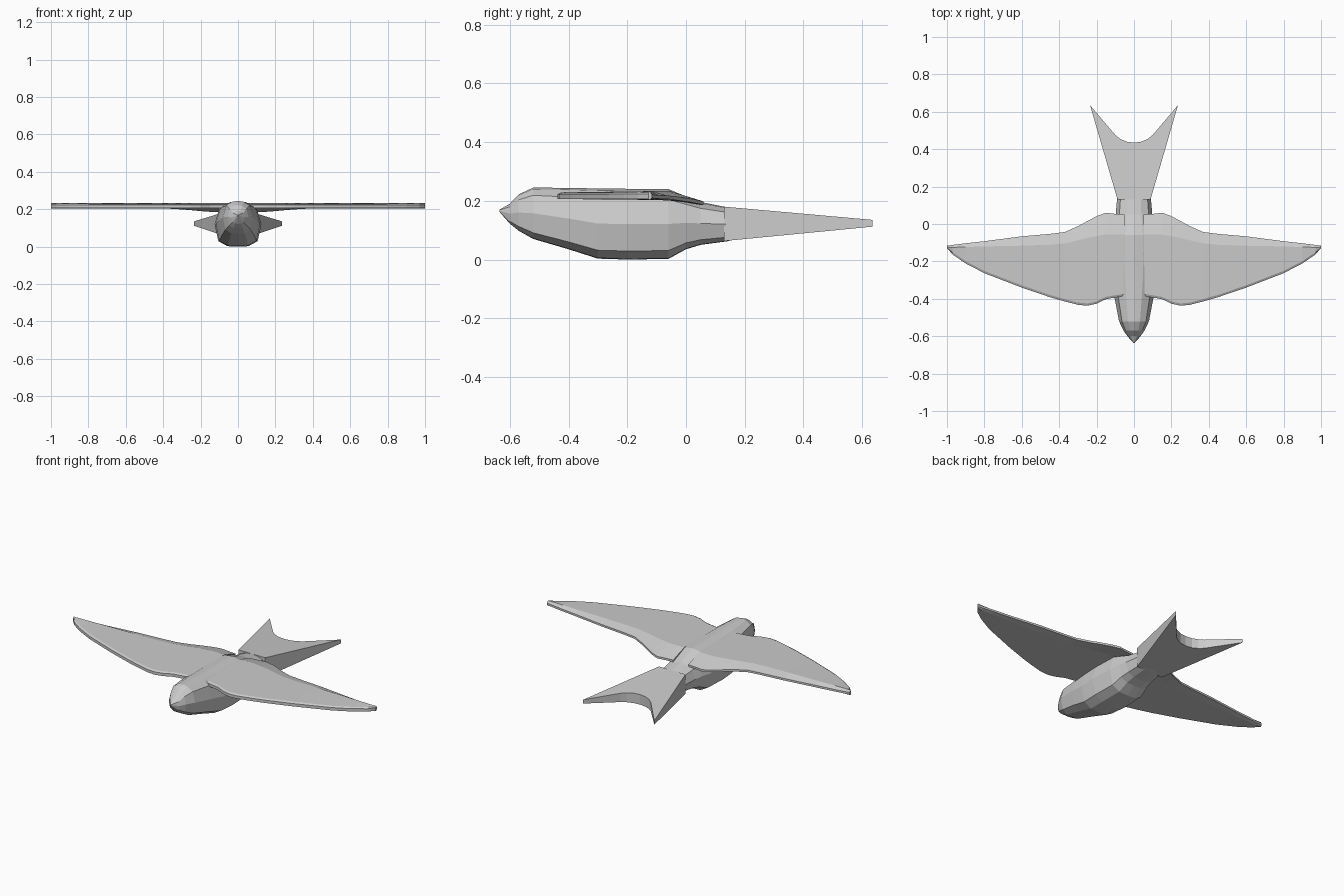
import bpy, bmesh

if "Cube" in bpy.data.objects:
    bpy.data.objects.remove(bpy.data.objects["Cube"])

grey = bpy.data.materials.new("light_grey")
grey.diffuse_color = (0.6, 0.6, 0.6, 1)
grey.use_nodes = True
grey.node_tree.nodes["Principled BSDF"].inputs["Base Color"].default_value = grey.diffuse_color


def loft(name, rings, mirror=False):
    """Skin a row of closed rings, cap both ends, optionally mirror in x."""
    bm = bmesh.new()
    rows = [[bm.verts.new(p) for p in r] for r in rings]
    n = len(rows[0])
    for a, b in zip(rows, rows[1:]):
        for i in range(n):
            j = (i + 1) % n
            bm.faces.new((a[i], a[j], b[j], b[i]))
    bm.faces.new(rows[0])
    bm.faces.new(rows[-1])
    bmesh.ops.recalc_face_normals(bm, faces=bm.faces)
    me = bpy.data.meshes.new(name)
    bm.to_mesh(me)
    bm.free()
    me.materials.append(grey)
    ob = bpy.data.objects.new(name, me)
    bpy.context.collection.objects.link(ob)
    if mirror:
        ob.modifiers.new("mirror", 'MIRROR')
    return ob


# Body: faceted sections given as y, half width, bottom, top
sections = [
    (-.635, .004, .162, .170), (-.60, .035, .122, .190), (-.57, .056, .098, .222),
    (-.52, .080, .070, .245), (-.40, .103, .035, .244), (-.30, .118, .003, .242),
    (-.20, .125, .000, .241), (-.06, .120, .002, .240), (0, .108, .035, .215),
    (.05, .098, .050, .196), (.14, .090, .062, .178), (.22, .080, .080, .165)]
half = [(0, 1), (.4, .97), (.8, .85), (1, .5), (.84, .12), (.45, .01), (0, 0)]
shape = half + [(-u, v) for u, v in half[-2:0:-1]]
loft("body", [[(w * u, y, b + (t - b) * v) for u, v in shape]
              for y, w, b, t in sections])

# Wings: x, leading y, crease y, trailing y, top height of trailing edge
stations = [
    (.05, -.385, -.055, .050, .198), (.10, -.393, -.055, .054, .198),
    (.15, -.402, -.056, .060, .198), (.20, -.426, -.065, .042, .202),
    (.25, -.437, -.075, .015, .207), (.30, -.432, -.088, -.012, .211),
    (.37, -.414, -.104, -.043, .216), (.45, -.391, -.111, -.053, .217),
    (.60, -.340, -.116, -.066, .218), (.80, -.263, -.120, -.092, .219),
    (.90, -.211, -.123, -.103, .220), (.97, -.163, -.125, -.112, .221),
    (1.0, -.128, -.124, -.116, .222)]
wing = []
for x, le, cr, te, zt in stations:
    soft = min(.012, (cr - le) * .3)
    wing.append([(x, le, .206), (x, le, .223), (x, le + soft, .229),
                 (x, cr, .233), (x, te, zt), (x, te, zt - .012), (x, cr, .203)])
loft("wings", wing, mirror=True)


# Forked tail: a tapering slab with a curved notch at the rear
def slab(x0, y0, x1, y1):
    top = lambda y: .180 - (y - .13) * .089
    low = lambda y: .063 + (y - .13) * .097
    return [(x0, y0, top(y0)), (x1, y1, top(y1)),
            (x1, y1, low(y1)), (x0, y0, low(y0))]


rear = [(0, .435), (.04, .440), (.075, .456), (.10, .476), (.235, .635)]
side = [(-x, y) for x, y in rear[:0:-1]] + rear
loft("tail", [slab(.088 * x / .235, .13, x, y) if abs(x) > .2
              else slab(.5 * x, .13, x, y) for x, y in side])
